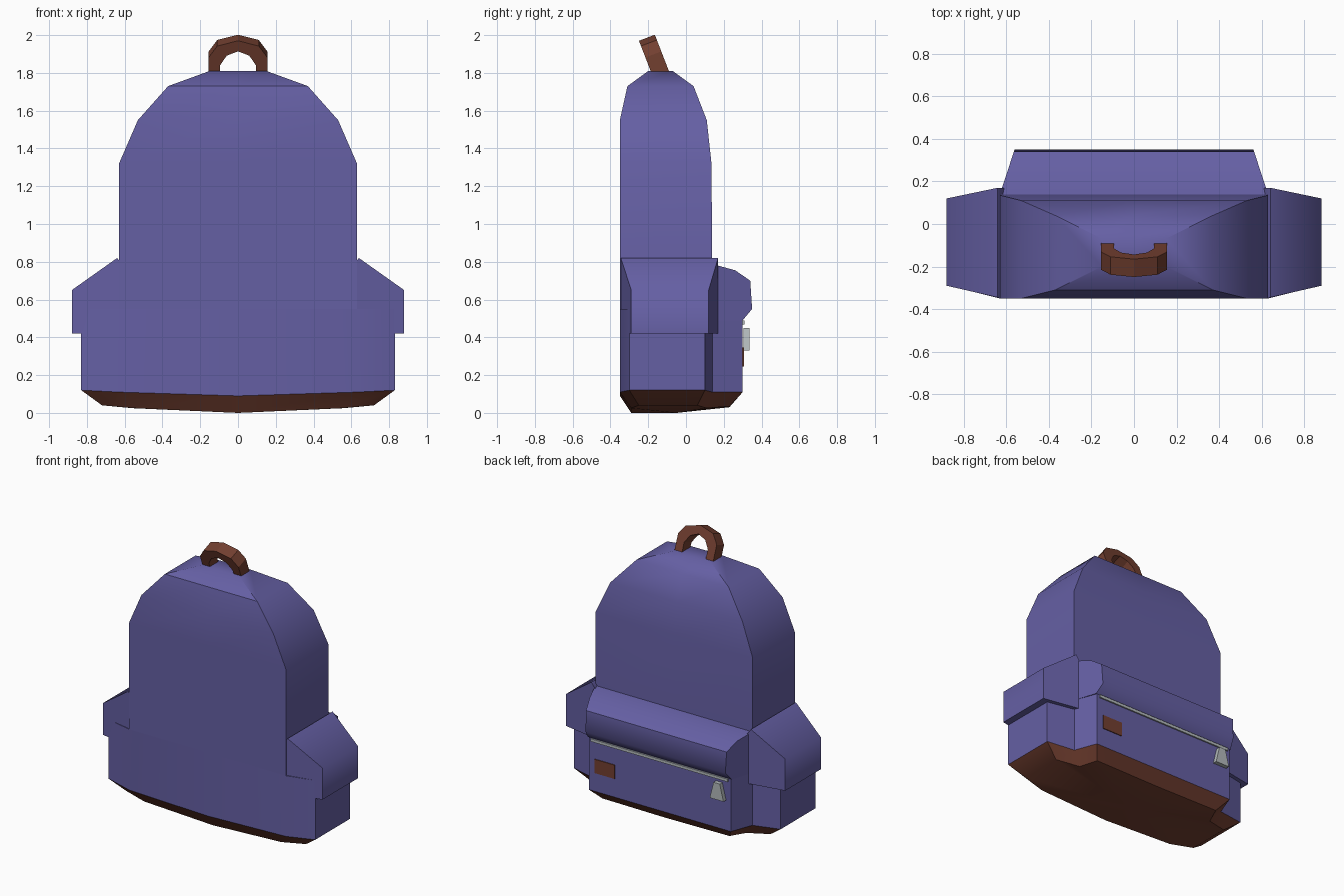
import bpy, bmesh, math
from mathutils import Vector

if "Cube" in bpy.data.objects:
    bpy.data.objects.remove(bpy.data.objects["Cube"])


def material(name, color):
    m = bpy.data.materials.new(name)
    m.diffuse_color = (*color, 1)
    m.use_nodes = True
    m.node_tree.nodes["Principled BSDF"].inputs["Base Color"].default_value = m.diffuse_color
    return m


FABRIC = material("fabric", (0.13, 0.115, 0.37))
LEATHER = material("leather", (0.17, 0.05, 0.03))
METAL = material("metal", (0.45, 0.49, 0.5))


def loft(name, rings, mat, closed=False, fan=None, mirror=False, angle=40):
    """Skin a list of equal-length rings; cap the ends or close the loop."""
    bm = bmesh.new()
    vs = [[bm.verts.new(p) for p in r] for r in rings]
    n = len(rings[0])
    pairs = list(zip(vs, vs[1:])) + ([(vs[-1], vs[0])] if closed else [])
    for a, b in pairs:
        for i in range(n):
            j = (i + 1) % n
            bm.faces.new((a[i], a[j], b[j], b[i]))
    if not closed:
        bm.faces.new(vs[-1])
        if fan:
            c = bm.verts.new(fan)
            for i in range(n):
                bm.faces.new((vs[0][i], vs[0][(i + 1) % n], c))
        else:
            bm.faces.new(vs[0])
    bmesh.ops.recalc_face_normals(bm, faces=bm.faces)
    me = bpy.data.meshes.new(name)
    bm.to_mesh(me)
    bm.free()
    me.materials.append(mat)
    ob = bpy.data.objects.new(name, me)
    bpy.context.collection.objects.link(ob)
    if mirror:
        ob.modifiers.new("Mirror", 'MIRROR').use_mirror_merge = False
    bpy.ops.object.select_all(action='DESELECT')
    ob.select_set(True)
    bpy.context.view_layer.objects.active = ob
    bpy.ops.object.shade_smooth_by_angle(angle=math.radians(angle))
    return ob


def both_sides(half):
    """Complete a half outline (x >= 0) across x = 0."""
    return half + [(-p[0], *p[1:]) for p in reversed(half) if p[0] > 0]


def box(name, x0, x1, y0, y1, z0, z1, mat):
    return loft(name, [[(x0, y, z0), (x1, y, z0), (x1, y, z1), (x0, y, z1)]
                       for y in (y0, y1)], mat)


# Main bag, narrowing to the rounded top
sections = [(0.55, 0.63, -0.35, 0.14), (1.32, 0.63, -0.35, 0.135),
            (1.55, 0.53, -0.35, 0.11), (1.73, 0.37, -0.31, 0.04),
            (1.81, 0.15, -0.20, -0.07)]
loft("main_bag", [[(-w, a, z), (0, a, z), (w, a, z), (w, b, z), (0, b, z), (-w, b, z)]
                  for z, w, a, b in sections], FABRIC)

# Lower bag with the front and side pocket walls
rim = both_sides([(0, -0.35, 0.09), (0.63, -0.35, 0.11), (0.83, -0.30, 0.12),
                  (0.83, 0.10, 0.12), (0.63, 0.14, 0.11), (0.57, 0.30, 0.11),
                  (0, 0.30, 0.11)])
loft("lower_bag", [rim, [(x, y, 0.55) for x, y, z in rim]], FABRIC)

# Leather base, sagging towards the middle
sole = both_sides([(0, -0.29, 0), (0.55, -0.29, 0.025), (0.72, -0.25, 0.04),
                   (0.72, 0.06, 0.04), (0.56, 0.11, 0.025), (0.51, 0.23, 0.035),
                   (0, 0.23, 0.03)])
loft("leather_base", [sole, rim], LEATHER, fan=(0, -0.05, 0))

# Front pocket flap, narrower towards its outer edge
flap = [(0.12, 0.79), (0.15, 0.785), (0.26, 0.755), (0.34, 0.70),
        (0.35, 0.55), (0.30, 0.49), (0.12, 0.49)]
loft("front_pocket_flap",
     [[(s * (0.63 - (y - 0.14) * 0.33), y, z) for y, z in flap] for s in (-1, 1)],
     FABRIC, angle=45)

# Side pocket flaps
side = [(0.61, 0, 0.78), (0.64, 0, 0.82), (0.88, 1, 0.65), (0.88, 1, 0.42), (0.61, 0, 0.42)]
loft("side_pocket_flaps",
     [[(x, y + k * dy, z) for x, k, z in side] for y, dy in ((-0.345, 0.055), (0.17, -0.05))],
     FABRIC, mirror=True, angle=60)

# Carry handle: a faceted arch leaning backwards
outer = [(0.155, -0.02), (0.155, 0.105), (0.11, 0.17), (0, 0.20)]
inner = [(0.095, -0.02), (0.095, 0.06), (0.06, 0.115), (0, 0.14)]
up, depth = Vector((0, -0.36, 0.93)), Vector((0, 0.042, 0.016))
foot = Vector((0, -0.135, 1.80))


def arch(p, s):
    return foot + Vector((p[0], 0, 0)) + up * p[1] + depth * s


spans = list(zip(outer, inner))
spans += [((-o[0], o[1]), (-i[0], i[1])) for o, i in reversed(spans[:-1])]
loft("carry_handle", [[arch(o, -1), arch(o, 1), arch(i, 1), arch(i, -1)]
                      for o, i in spans], LEATHER, angle=20)

# Zip, its pull tab and the plain leather patch
box("zip", -0.55, 0.55, 0.29, 0.31, 0.468, 0.488, METAL)
loft("zip_pull", [[(-0.48 - w, y, z) for w, z in
                   ((-0.055, 0.33), (0.055, 0.33), (0.025, 0.45), (-0.025, 0.45))]
                  for y in (0.305, 0.335)], METAL)
box("leather_patch", 0.36, 0.52, 0.29, 0.306, 0.245, 0.345, LEATHER)
